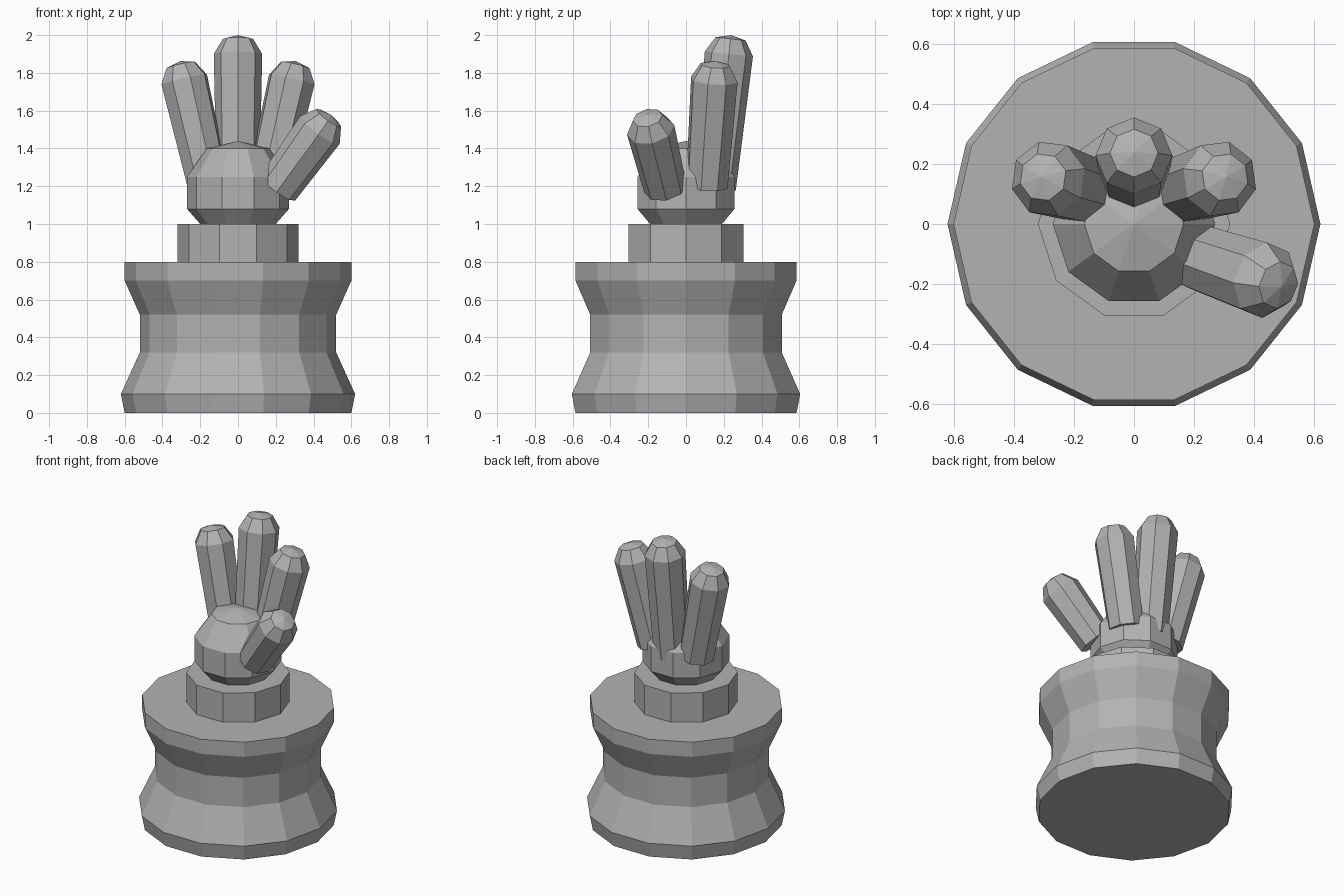
import bpy
import bmesh
from math import cos, sin, tau, radians
from mathutils import Vector, Quaternion

cube = bpy.data.objects.get("Cube")
if cube:
    bpy.data.objects.remove(cube)

# One plain grey for every part
GREY = (0.45, 0.45, 0.45, 1.0)
grey = bpy.data.materials.new("plain_grey")
grey.use_nodes = True
grey.diffuse_color = GREY
grey.node_tree.nodes["Principled BSDF"].inputs["Base Color"].default_value = GREY


def lathe(name, profile, sides, start=(0, 0, 0), turn=Quaternion(), twist=0):
    """Flat-sided solid of revolution from (radius, height) pairs; radius 0 makes a point."""
    bm = bmesh.new()
    rings = []
    for radius, height in profile:
        count = sides if radius else 1
        ring = []
        for i in range(count):
            a = tau * i / sides + radians(twist)
            local = Vector((radius * cos(a), radius * sin(a), height))
            ring.append(bm.verts.new(turn @ local + Vector(start)))
        rings.append(ring)
    for low, high in zip(rings, rings[1:]):
        for i in range(sides):
            j = (i + 1) % sides
            if len(high) == 1:
                bm.faces.new((low[i], low[j], high[0]))
            else:
                bm.faces.new((low[i], low[j], high[j], high[i]))
    bm.faces.new(rings[0][::-1])
    if len(rings[-1]) > 1:
        bm.faces.new(rings[-1])
    bmesh.ops.recalc_face_normals(bm, faces=bm.faces)
    mesh = bpy.data.meshes.new(name)
    bm.to_mesh(mesh)
    bm.free()
    mesh.materials.append(grey)
    obj = bpy.data.objects.new(name, mesh)
    bpy.context.collection.objects.link(obj)
    return obj


def finger(name, base, tip, twist=0):
    """Eight-sided finger with a rounded end, running from base to tip."""
    axis = Vector(tip) - Vector(base)
    length = axis.length
    turn = Vector((0, 0, 1)).rotation_difference(axis)
    profile = [(0.114, 0), (0.128, length - 0.1), (0.08, length - 0.02), (0, length)]
    lathe(name, profile, 8, base, turn, twist)


# Waisted pedestal
lathe("pedestal", [(0.6, 0), (0.62, 0.1), (0.52, 0.32), (0.52, 0.52),
                   (0.6, 0.7), (0.6, 0.8)], 14)

# Cuff and domed palm
lathe("cuff", [(0.32, 0.8), (0.32, 1.0)], 10)
lathe("palm", [(0.2, 1.0), (0.27, 1.08), (0.27, 1.25), (0.165, 1.4), (0, 1.44)], 10)

# Fingers and thumb
finger("middle_finger", (0, 0.15, 1.19), (0, 0.238, 2.0))
for side, label in ((-1, "right"), (1, "left")):
    finger(label + "_finger", (side * 0.155, 0.11, 1.2), (side * 0.307, 0.157, 1.862), side * -15)
finger("thumb", (0.21, -0.11, 1.19), (0.492, -0.207, 1.578))
